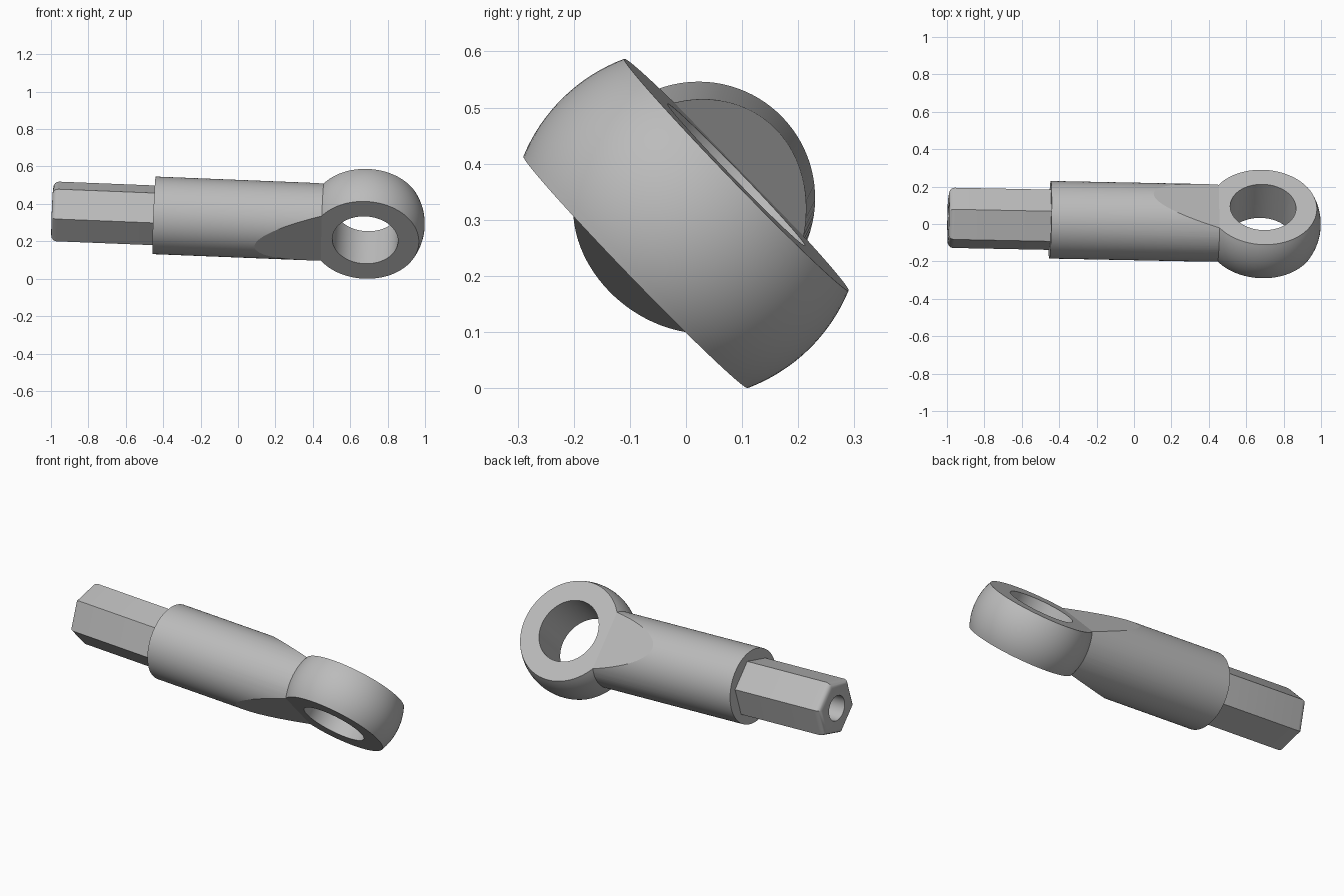
import bpy
import bmesh
from math import sin, cos, asin, pi, radians
from mathutils import Matrix, Vector

if "Cube" in bpy.data.objects:
    bpy.data.objects.remove(bpy.data.objects["Cube"], do_unlink=True)

# Main dimensions, measured along the rod from the eye centre
BALL_R, EYE_HALF, HOLE_R = 0.3135, 0.125, 0.176
BODY_R, BODY_BACK, BODY_FRONT = 0.2075, -1.135, -0.21
HEX_R, HEX_BACK = 0.166, -1.68
NECK_X, TAPER = -0.235, 0.233
SEGMENTS = 96

# Tilted frame: local x runs along the rod, local z through the eye
axis = Vector((1, -0.02, -0.04)).normalized()
through = Vector((0, 0.718, 0.696))
through = (through - axis * through.dot(axis)).normalized()
side = through.cross(axis)
frame = Matrix((axis, side, through)).transposed().to_4x4()
frame.translation = Vector((0.685, 0, 0.2935))

steel = bpy.data.materials.new("grey_steel")
steel.use_nodes = True
grey = (0.5, 0.5, 0.5, 1)
steel.diffuse_color = grey
steel.node_tree.nodes["Principled BSDF"].inputs["Base Color"].default_value = grey


def make_object(name, bm):
    bmesh.ops.recalc_face_normals(bm, faces=bm.faces)
    mesh = bpy.data.meshes.new(name)
    bm.to_mesh(mesh)
    bm.free()
    mesh.materials.append(steel)
    obj = bpy.data.objects.new(name, mesh)
    obj.matrix_world = frame
    bpy.context.collection.objects.link(obj)
    return obj


def rod(radius, start, end, sides):
    """Capped prism along local x, with a corner on local z."""
    bm = bmesh.new()
    place = Matrix.Translation(((start + end) / 2, 0, 0)) @ Matrix.Rotation(pi / 2, 4, 'Y')
    bmesh.ops.create_cone(bm, cap_ends=True, segments=sides, radius1=radius,
                          radius2=radius, depth=end - start, matrix=place)
    return bm


def smooth(obj, angle):
    bpy.ops.object.select_all(action='DESELECT')
    obj.select_set(True)
    bpy.context.view_layer.objects.active = obj
    bpy.ops.object.shade_smooth_by_angle(angle=radians(angle))


def boolean(obj, other, operation):
    mod = obj.modifiers.new("boolean", 'BOOLEAN')
    mod.operation = operation
    mod.solver = 'EXACT'
    mod.object = other
    bpy.context.view_layer.objects.active = obj
    bpy.ops.object.modifier_apply(modifier=mod.name)
    bpy.data.objects.remove(other, do_unlink=True)


# Eye: a spherical zone with a straight bore, spun around local z
bm = bmesh.new()
limit = asin(EYE_HALF / BALL_R)
steps = 16
angles = [limit * (2 * i / steps - 1) for i in range(steps + 1)]
profile = [(HOLE_R, -EYE_HALF)]
profile += [(BALL_R * cos(a), BALL_R * sin(a)) for a in angles]
profile += [(HOLE_R, EYE_HALF)]
verts = [bm.verts.new((r, 0, z)) for r, z in profile]
edges = [bm.edges.new((v, verts[i - 1])) for i, v in enumerate(verts)]
bmesh.ops.spin(bm, geom=verts + edges, cent=(0, 0, 0), axis=(0, 0, 1),
               angle=2 * pi, steps=SEGMENTS)
bmesh.ops.remove_doubles(bm, verts=bm.verts, dist=0.0001)
eye = make_object("eye_ring", bm)

# Body: a round bar with a sloping flat on both sides towards the eye
bm = rod(BODY_R, BODY_BACK, BODY_FRONT, SEGMENTS)
for s in (1, -1):
    cut = bmesh.ops.bisect_plane(
        bm, geom=bm.verts[:] + bm.edges[:] + bm.faces[:], dist=0.00001,
        plane_co=(NECK_X, 0, s * EYE_HALF), plane_no=(TAPER, 0, s), clear_outer=True)
    rim = [e for e in cut["geom_cut"] if isinstance(e, bmesh.types.BMEdge)]
    bmesh.ops.holes_fill(bm, edges=rim, sides=0)
body = make_object("round_body", bm)
boolean(body, eye, 'UNION')
smooth(body, 12)

# Hexagonal shank with a rounded end and a blind bore
bm = rod(HEX_R, HEX_BACK, BODY_BACK + 0.02, 6)
end_edges = [e for e in bm.edges if all(v.co.x < HEX_BACK + 0.01 for v in e.verts)]
bmesh.ops.bevel(bm, geom=end_edges, offset=0.03, segments=4, profile=0.5, affect='EDGES')
shank = make_object("hex_shank", bm)
bore = make_object("bore_cutter", rod(0.07, HEX_BACK - 0.1, HEX_BACK + 0.45, 48))
bore.hide_render = True
boolean(shank, bore, 'DIFFERENCE')
smooth(shank, 28)
